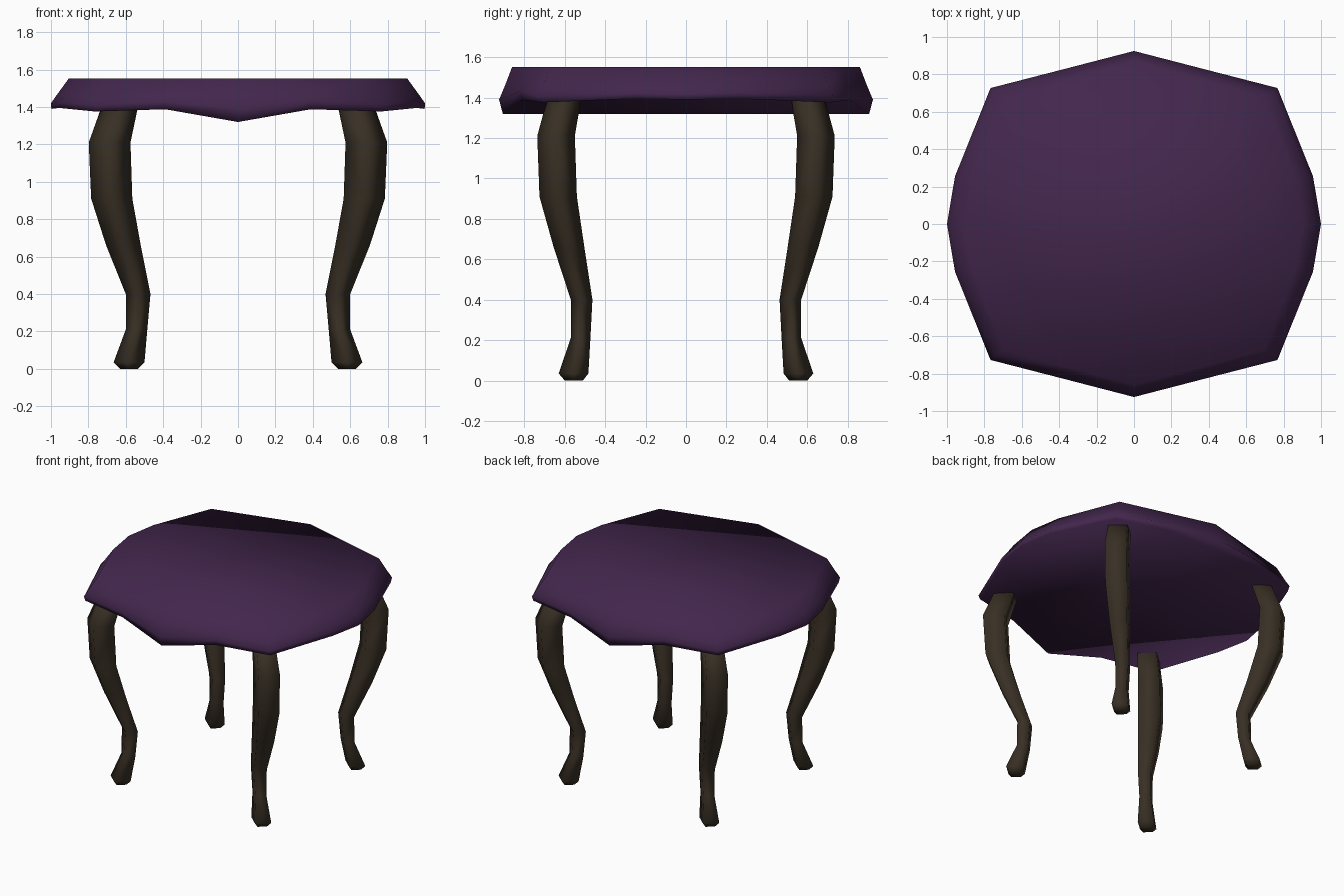
import bpy, bmesh

if "Cube" in bpy.data.objects:
    bpy.data.objects.remove(bpy.data.objects["Cube"])


def material(name, rgb):
    m = bpy.data.materials.new(name)
    m.diffuse_color = (*rgb, 1)
    m.use_nodes = True
    m.node_tree.nodes["Principled BSDF"].inputs["Base Color"].default_value = m.diffuse_color
    return m


def finish(name, bm, mat):
    bmesh.ops.recalc_face_normals(bm, faces=bm.faces)
    for f in bm.faces:
        f.smooth = True
    me = bpy.data.meshes.new(name)
    bm.to_mesh(me)
    bm.free()
    me.materials.append(mat)
    ob = bpy.data.objects.new(name, me)
    bpy.context.collection.objects.link(ob)
    return ob


def bridge(bm, rings):
    n = len(rings[0])
    for a, b in zip(rings, rings[1:]):
        for i in range(n):
            j = (i + 1) % n
            bm.faces.new((a[i], a[j], b[j], b[i]))


purple = material("purple fabric", (0.056, 0.020, 0.075))
wood = material("dark wood", (0.040, 0.029, 0.018))

# seat: scalloped outline, one quarter from back tip to right side
# x, y, height of widest line, height of lower edge
quarter = [(0, .925, 1.39, 1.32), (.39, .824, 1.43, 1.388),
           (.767, .727, 1.41, 1.376), (.957, .255, 1.425, 1.395),
           (1, 0, 1.42, 1.39)]
right = quarter + [(x, -y, w, b) for x, y, w, b in quarter[-2::-1]]
outline = right + [(-x, y, w, b) for x, y, w, b in right[-2:0:-1]]

bm = bmesh.new()
top = [bm.verts.new((x * .905, y * .93, 1.552)) for x, y, w, b in outline]
upper = [bm.verts.new((x * .972, y * .968, 1.46)) for x, y, w, b in outline]
wide = [bm.verts.new((x, y, w)) for x, y, w, b in outline]
low = [bm.verts.new((x * .998, y * .98, b)) for x, y, w, b in outline]
bridge(bm, [top, upper, wide, low])
bm.faces.new(top)
# underside folds along the front-to-back line
half = len(outline) // 2
bm.faces.new(low[:half + 1])
bm.faces.new(low[half:] + low[:1])
finish("seat", bm, purple)

# curved legs: z, inner x, outer x, inner y, outer y
leg = [(0, .535, .63, .51, .60), (.035, .50, .665, .483, .63),
       (.21, .485, .60, .473, .57), (.40, .468, .60, .463, .57),
       (.66, .52, .705, .503, .655), (.91, .565, .785, .54, .725),
       (1.21, .575, .798, .55, .736), (1.40, .535, .73, .518, .685)]
for sy, fb in ((-1, "front"), (1, "back")):
    for sx, lr in ((-1, "left"), (1, "right")):
        bm = bmesh.new()
        rings = []
        for z, xi, xo, yi, yo in leg:
            cx, cy = (xi + xo) / 2, (yi + yo) / 2
            # square section turned towards the corner
            rings.append([bm.verts.new((sx * x, sy * y, z)) for x, y in
                          ((xo, cy), (cx, yo), (xi, cy), (cx, yi))])
        bridge(bm, rings)
        bm.faces.new(rings[0])
        bm.faces.new(rings[-1])
        finish(f"{fb}_{lr}_leg", bm, wood)
